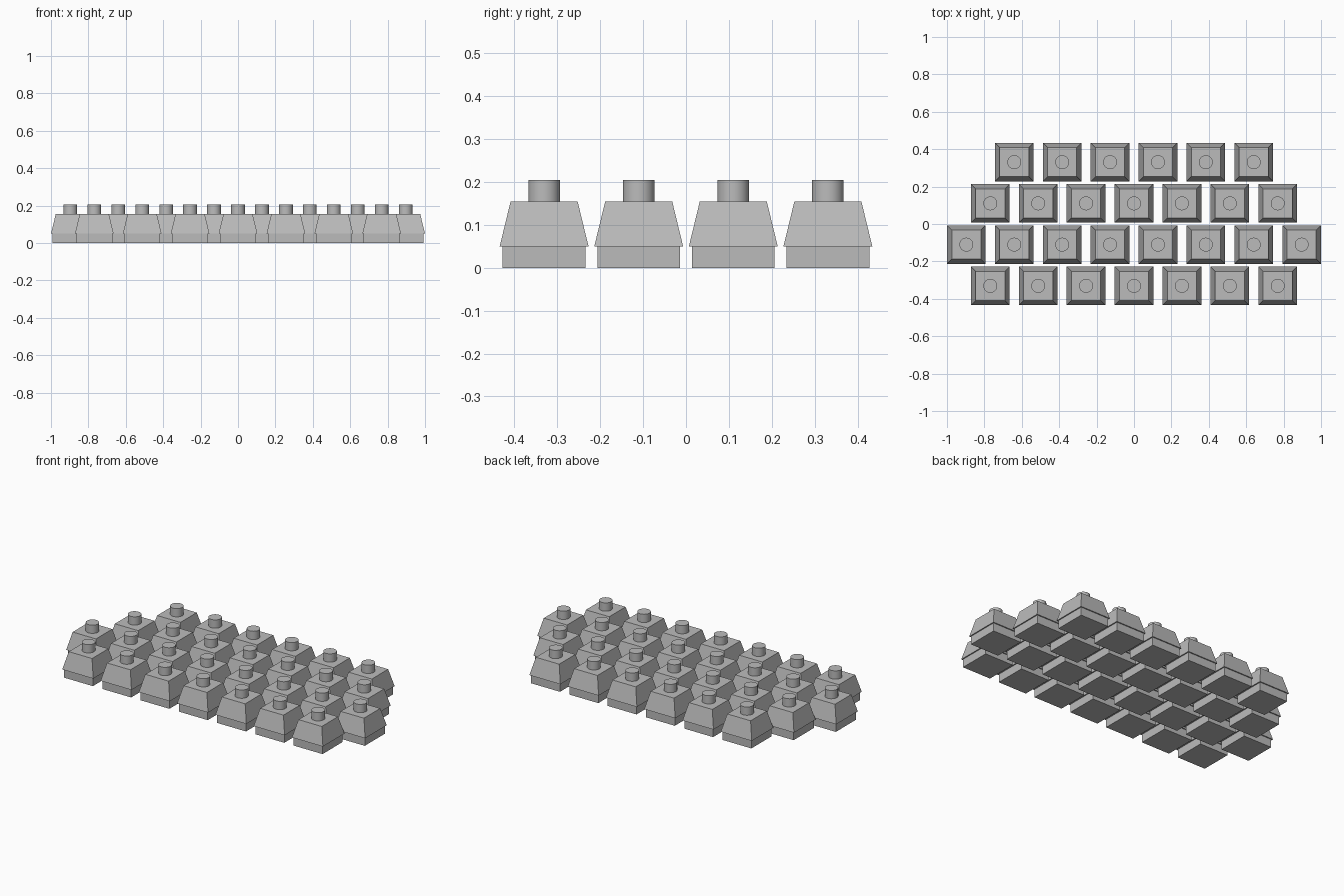
import bpy
import bmesh
from math import pi, sqrt
from mathutils import Matrix

cube = bpy.data.objects.get("Cube")
if cube:
    bpy.data.objects.remove(cube, do_unlink=True)

grey = bpy.data.materials.new("neutral grey")
grey.use_nodes = True
colour = (0.5, 0.5, 0.5, 1)
grey.diffuse_color = colour
grey.node_tree.nodes["Principled BSDF"].inputs["Base Color"].default_value = colour


def frustum(name, sides, r_low, r_high, z_low, z_high, smooth=False):
    """Closed cone section between two heights, turned so flat sides face the axes."""
    mesh = bpy.data.meshes.new(name)
    bm = bmesh.new()
    place = Matrix.Translation((0, 0, (z_low + z_high) / 2)) @ Matrix.Rotation(pi / sides, 4, "Z")
    bmesh.ops.create_cone(bm, cap_ends=True, segments=sides, radius1=r_low,
                          radius2=r_high, depth=z_high - z_low, matrix=place)
    bm.normal_update()
    for face in bm.faces:
        face.smooth = smooth and abs(face.normal.z) < 0.5
    bm.to_mesh(mesh)
    bm.free()
    mesh.materials.append(grey)
    return mesh


def square(name, low, high, z_low, z_high):
    return frustum(name, 4, low / sqrt(2), high / sqrt(2), z_low, z_high)


# Shared parts of one key: plinth, overhanging tapered cap, round stud
parts = [
    square("key_base", 0.193, 0.193, 0, 0.05),
    square("key_cap", 0.207, 0.156, 0.05, 0.155),
    frustum("key_stud", 32, 0.037, 0.037, 0.155, 0.205, smooth=True),
]

# Staggered rows, front to back
pitch_x, pitch_y = 0.2561, 0.2205
for row, count in enumerate([7, 8, 7, 6]):
    y = (row - 1.5) * pitch_y
    for column in range(count):
        x = (column - (count - 1) / 2) * pitch_x
        for mesh in parts:
            part = bpy.data.objects.new(f"{mesh.name}_{row + 1}_{column + 1}", mesh)
            part.location = (x, y, 0)
            bpy.context.collection.objects.link(part)
